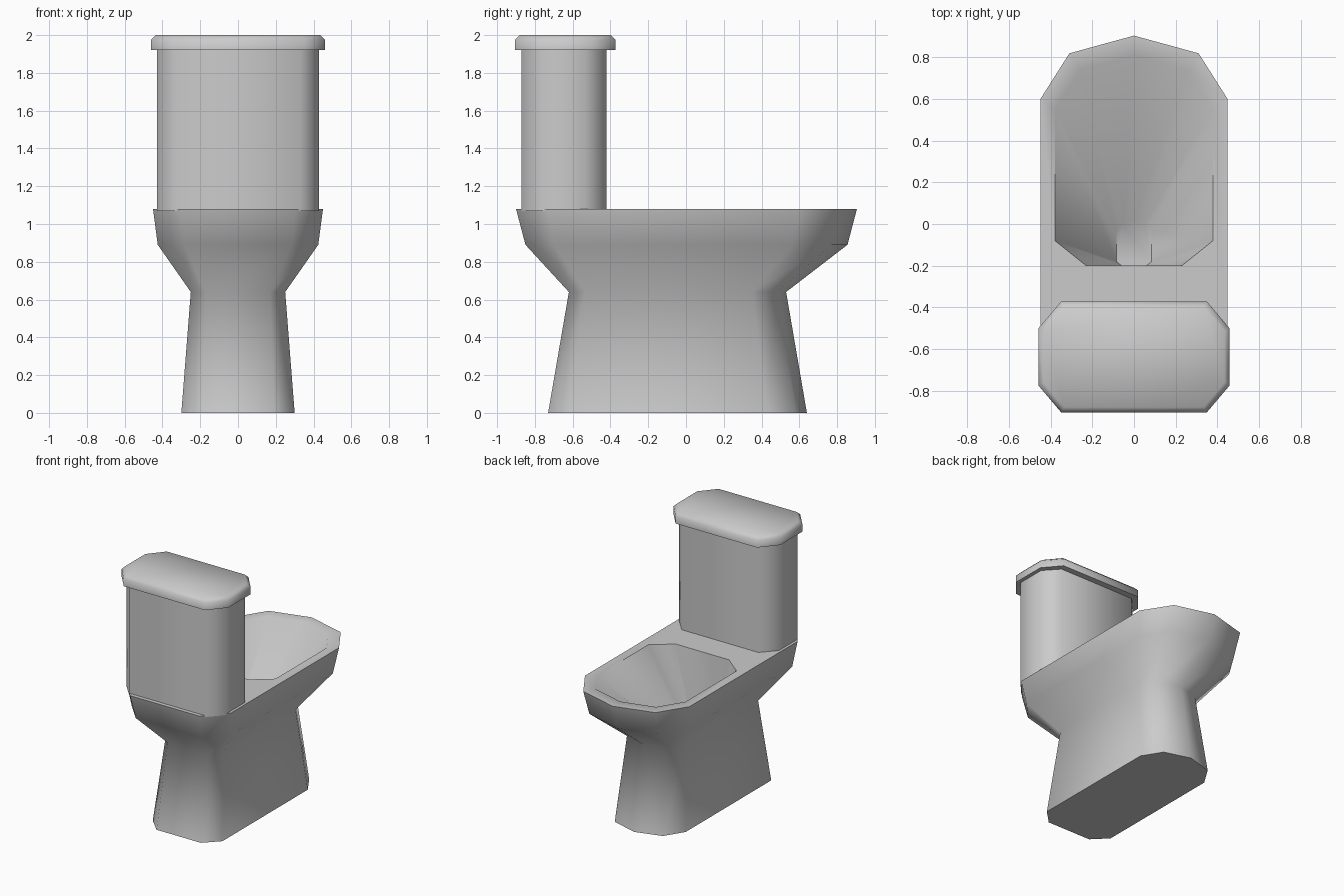
import bpy, bmesh, math

cube = bpy.data.objects.get("Cube")
if cube:
    bpy.data.objects.remove(cube)

# Single glazed ceramic colour
ceramic = bpy.data.materials.new("ceramic_grey")
ceramic.use_nodes = True
colour = (0.6, 0.6, 0.6, 1)
ceramic.diffuse_color = colour
bsdf = next(n for n in ceramic.node_tree.nodes if n.type == "BSDF_PRINCIPLED")
bsdf.inputs["Base Color"].default_value = colour


def mirrored(half):
    """Close a right-hand half outline by mirroring it across x = 0."""
    return half + [(-x, y) for x, y in reversed(half) if x > 0]


def chamfered(hx, y0, y1, cut_x, cut_y):
    """Rectangle outline with cut corners."""
    return mirrored([(hx - cut_x, y0), (hx, y0 + cut_y),
                     (hx, y1 - cut_y), (hx - cut_x, y1)])


def hull(hx, back, front, cut_x, cut_y, side_end, shoulder):
    """Body outline: cut back corners and a pointed, rounded front."""
    return mirrored([(hx - cut_x, back), (hx, back + cut_y), (hx, side_end),
                     (hx * 0.69, shoulder), (0, front)])


def loft(name, levels, angle):
    """Skin a stack of (height, outline) rings and cap both ends."""
    bm = bmesh.new()
    rings = [[bm.verts.new((x, y, z)) for x, y in ring] for z, ring in levels]
    for low, high in zip(rings, rings[1:]):
        n = len(low)
        for i in range(n):
            j = (i + 1) % n
            bm.faces.new((low[i], low[j], high[j], high[i]))
    bm.faces.new(rings[0][::-1])
    bm.faces.new(rings[-1])
    bmesh.ops.recalc_face_normals(bm, faces=bm.faces)
    mesh = bpy.data.meshes.new(name)
    bm.to_mesh(mesh)
    bm.free()
    mesh.materials.append(ceramic)
    obj = bpy.data.objects.new(name, mesh)
    bpy.context.collection.objects.link(obj)
    bpy.ops.object.select_all(action="DESELECT")
    obj.select_set(True)
    bpy.context.view_layer.objects.active = obj
    bpy.ops.object.shade_smooth_by_angle(angle=math.radians(angle))
    return obj


# Pedestal and bowl: up the outside, over the rim, down to the bowl floor
opening = mirrored([(0.23, -0.2), (0.38, -0.08), (0.38, 0.55),
                    (0.26, 0.74), (0, 0.81)])
bowl_floor = mirrored([(0.06, -0.2), (0.085, -0.18), (0.085, -0.03),
                       (0.05, 0), (0, 0.01)])
loft("pedestal_bowl", [
    (0, hull(0.3, -0.73, 0.64, 0.11, 0.11, 0.43, 0.58)),
    (0.64, hull(0.25, -0.62, 0.53, 0.08, 0.09, 0.35, 0.48)),
    (0.89, hull(0.425, -0.85, 0.855, 0.14, 0.15, 0.56, 0.77)),
    (1.08, hull(0.45, -0.9, 0.905, 0.15, 0.17, 0.6, 0.82)),
    (1.08, opening),
    (0.42, bowl_floor),
], 63)

# Water tank
tank = chamfered(0.43, -0.87, -0.42, 0.1, 0.11)
loft("tank", [(1.07, tank), (1.93, tank)], 60)

# Tank lid with a softened top edge
lid = chamfered(0.46, -0.905, -0.372, 0.11, 0.13)
lid_top = chamfered(0.435, -0.88, -0.397, 0.1, 0.12)
loft("tank_lid", [(1.92, lid), (1.975, lid), (2.0, lid_top)], 60)
